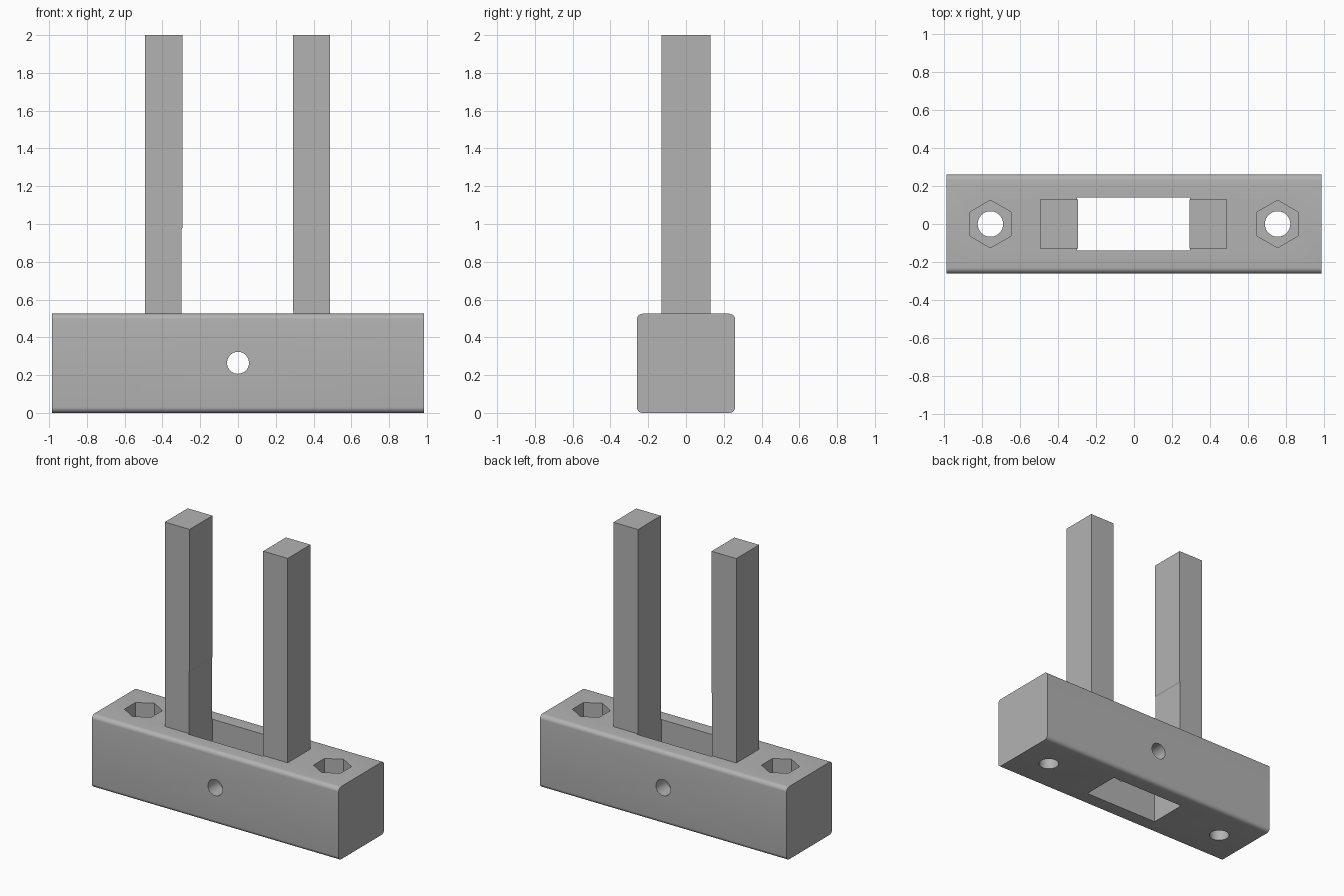
import bpy, bmesh, math
from mathutils import Matrix

old = bpy.data.objects.get("Cube")
if old:
    bpy.data.objects.remove(old, do_unlink=True)

GREY = (0.45, 0.45, 0.45, 1)
grey = bpy.data.materials.new("plain_grey")
grey.use_nodes = True
grey.diffuse_color = GREY
grey.node_tree.nodes["Principled BSDF"].inputs["Base Color"].default_value = GREY


def add_object(name, bm):
    bmesh.ops.recalc_face_normals(bm, faces=bm.faces)
    mesh = bpy.data.meshes.new(name)
    bm.to_mesh(mesh)
    bm.free()
    mesh.materials.append(grey)
    obj = bpy.data.objects.new(name, mesh)
    bpy.context.collection.objects.link(obj)
    return obj


def box(name, low, high, rounding=0):
    bm = bmesh.new()
    bmesh.ops.create_cube(bm, size=1)
    for v in bm.verts:
        v.co = [a + (c + 0.5) * (b - a) for a, b, c in zip(low, high, v.co)]
    if rounding:  # round only the edges running along the length
        long_edges = [e for e in bm.edges
                      if abs(e.verts[0].co.x - e.verts[1].co.x) > 0.1]
        bmesh.ops.bevel(bm, geom=long_edges, offset=rounding, segments=6,
                        profile=0.5, affect='EDGES')
    return add_object(name, bm)


def prism(name, sides, radius, depth, centre, turn):
    bm = bmesh.new()
    bmesh.ops.create_cone(bm, cap_ends=True, segments=sides, radius1=radius,
                          radius2=radius, depth=depth,
                          matrix=Matrix.Translation(centre) @ turn)
    return add_object(name, bm)


# Base block with long edges rounded
TOP = 0.525
base = box("base_block", (-0.985, -0.26, 0), (0.985, 0.26, TOP), 0.03)

# Cutters: central slot, cross hole, bolt holes and hexagonal nut pockets
upright = Matrix.Identity(4)
cutters = [
    box("slot_cutter", (-0.30, -0.14, -0.1), (0.295, 0.14, 0.7)),
    prism("cross_hole_cutter", 48, 0.058, 1, (0, 0, 0.265),
          Matrix.Rotation(math.pi / 2, 4, 'X')),
]
for side in (-1, 1):
    x = side * 0.755
    cutters.append(prism("bolt_hole_cutter", 48, 0.067, 2, (x, 0, 0.2), upright))
    cutters.append(prism("nut_pocket_cutter", 6, 0.125, 0.4,
                         (x, 0, TOP), upright))

for cutter in cutters:
    cutter.hide_render = True
    mod = base.modifiers.new(cutter.name, 'BOOLEAN')
    mod.operation = 'DIFFERENCE'
    mod.solver = 'EXACT'
    mod.object = cutter
    bpy.context.view_layer.objects.active = base
    bpy.ops.object.modifier_apply(modifier=mod.name)
    bpy.data.objects.remove(cutter, do_unlink=True)

# Smooth the rounded edges and bores
bpy.ops.object.select_all(action='DESELECT')
base.select_set(True)
bpy.context.view_layer.objects.active = base
bpy.ops.object.shade_smooth_by_angle(angle=math.radians(30))


def post(name, outline):
    """Square post: front outline in x and z, extruded along y."""
    bm = bmesh.new()
    face = bm.faces.new([bm.verts.new((x, -0.13, z)) for x, z in outline])
    new = bmesh.ops.extrude_face_region(bm, geom=[face])["geom"]
    bmesh.ops.translate(bm, vec=(0, 0.26, 0),
                        verts=[g for g in new if isinstance(g, bmesh.types.BMVert)])
    return add_object(name, bm)


# Uprights; the right one has a shallow step on its inner face
post("left_post", [(0.295, TOP), (0.488, TOP), (0.488, 2), (0.292, 2), (0.292, 0.54)])
post("right_post", [(-0.493, TOP), (-0.30, TOP), (-0.30, 0.97), (-0.295, 0.98),
                    (-0.295, 2), (-0.493, 2)])
